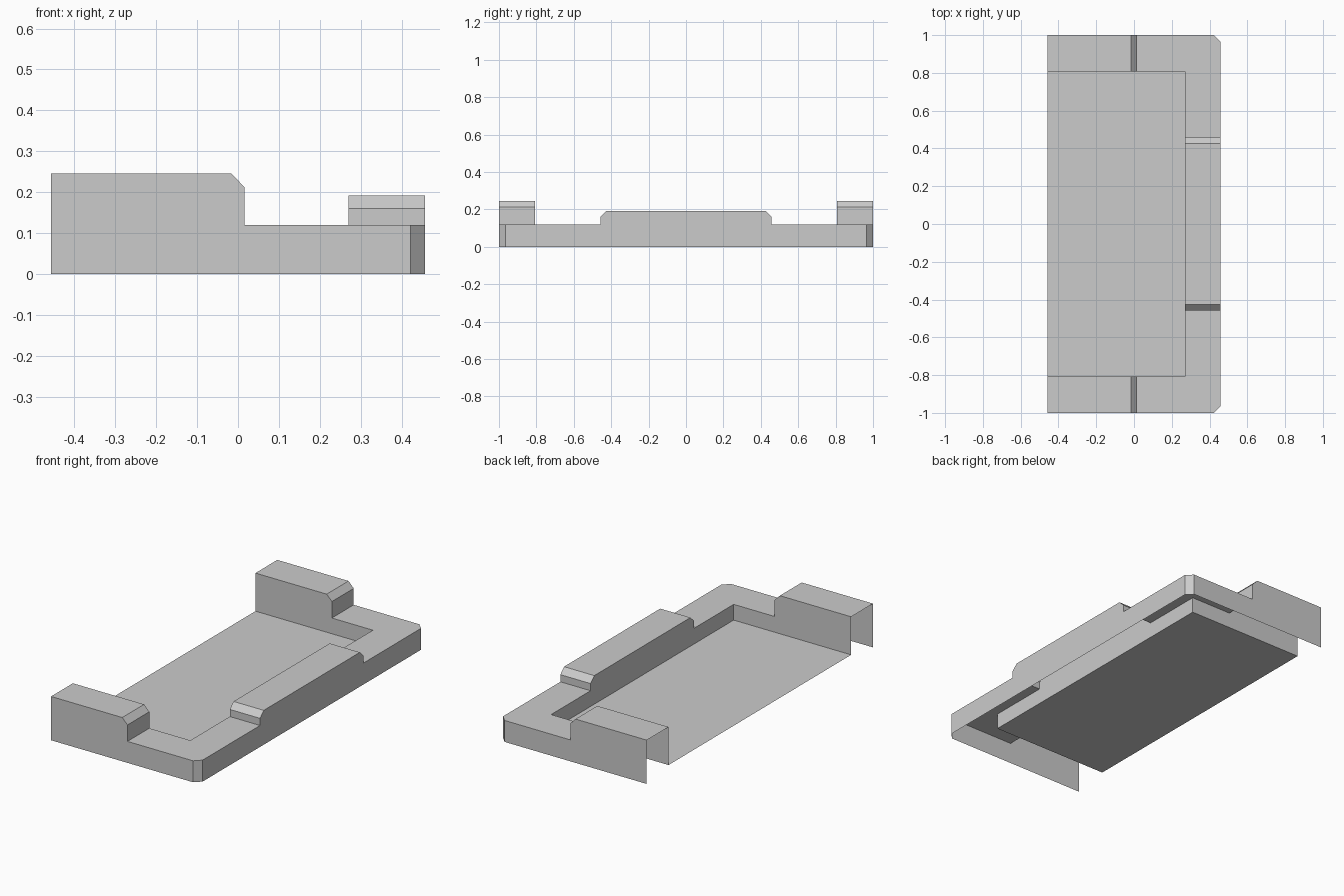
import bpy, bmesh
from mathutils import Vector

cube = bpy.data.objects.get("Cube")
if cube:
    bpy.data.objects.remove(cube, do_unlink=True)

grey = bpy.data.materials.new("plain grey")
grey.use_nodes = True
grey.diffuse_color = (0.6, 0.6, 0.6, 1)
grey.node_tree.nodes["Principled BSDF"].inputs["Base Color"].default_value = (0.6, 0.6, 0.6, 1)

# Main dimensions: half width, half length, opening edges and heights
E, L, C = 0.457, 1.0, 0.035
IN_X, IN_Y = 0.27, 0.807
FLOOR, RIM = 0.032, 0.12

# Outlines: raised arm (x, z) and low raised middle (y, z)
arm = [(-E, 0.245), (-0.016, 0.245), (0.016, 0.212), (0.016, RIM)]
bump = [(-0.458, RIM), (-0.458, 0.16), (-0.425, 0.192), (0, 0.192)]


def part(name, panels):
    """Thin sheet part from (corners, facing direction) panels, mirrored front to back."""
    bm = bmesh.new()
    for corners, facing in panels:
        face = bm.faces.new([bm.verts.new(c) for c in corners])
        face.normal_update()
        if face.normal.dot(Vector(facing)) < 0:
            face.normal_flip()
    bmesh.ops.remove_doubles(bm, verts=bm.verts, dist=0.0001)
    mesh = bpy.data.meshes.new(name)
    bm.to_mesh(mesh)
    bm.free()
    mesh.materials.append(grey)
    obj = bpy.data.objects.new(name, mesh)
    bpy.context.collection.objects.link(obj)
    mirror = obj.modifiers.new("front and back", 'MIRROR')
    mirror.use_axis = (False, True, False)
    mirror.use_clip = True


def strips(profile, place, start, end, facing):
    """Extrude an open outline into one panel per segment."""
    return [([place(a, start), place(b, start), place(b, end), place(a, end)], facing)
            for a, b in zip(profile, profile[1:])]


def along_y(p, y):
    return (p[0], y, p[1])


def along_x(p, x):
    return (x, p[0], p[1])


# Tops of the raised arms and raised middle
part("arm_tops", strips(arm, along_y, -L, -IN_Y, (1, 0, 1)))
part("raised_middle_top", strips(bump, along_x, IN_X, E, (0, -1, 1)))

# Flat corner ledge between them
ledge = [(arm[-1][0], -L), (E - C, -L), (E, C - L), (E, bump[0][0]),
         (IN_X, bump[0][0]), (IN_X, -IN_Y), (arm[-1][0], -IN_Y)]
part("rim_ledge", [([(x, y, RIM) for x, y in ledge], (0, 0, 1))])

# Outer skirt with cut corner
front = [(-E, 0)] + arm + [(E - C, RIM), (E - C, 0)]
side = [(C - L, 0), (C - L, RIM)] + bump + [(0, 0)]
part("outer_walls", [
    ([along_y(p, -L) for p in front], (0, -1, 0)),
    ([(E - C, -L, 0), (E, C - L, 0), (E, C - L, RIM), (E - C, -L, RIM)], (1, -1, 0)),
    ([along_x(p, E) for p in side], (1, 0, 0))])

# Inner walls facing the tray
inner_arm = [(-E, FLOOR)] + arm + [(IN_X, RIM), (IN_X, FLOOR)]
inner_side = [(-IN_Y, FLOOR), (-IN_Y, RIM)] + bump + [(0, FLOOR)]
part("inner_walls", [
    ([along_y(p, -IN_Y) for p in inner_arm], (0, 1, 0)),
    ([along_x(p, IN_X) for p in inner_side], (-1, 0, 0))])

# Tray floor, open at one end
part("tray_floor", [([(-E, -IN_Y, FLOOR), (IN_X, -IN_Y, FLOOR),
                      (IN_X, 0, FLOOR), (-E, 0, FLOOR)], (0, 0, 1))])
